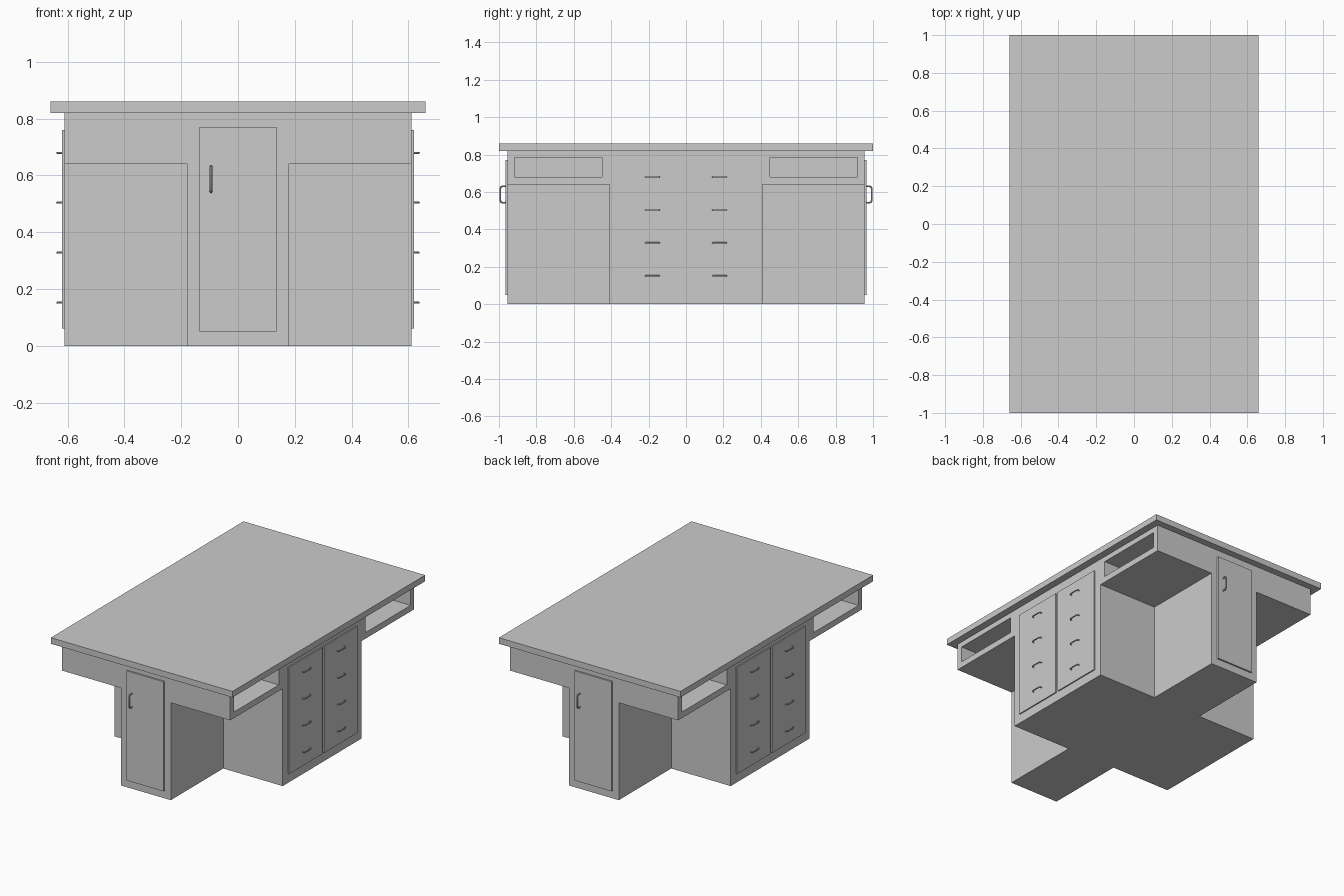
import bpy
import bmesh
from math import pi
from mathutils import Matrix, Vector

if "Cube" in bpy.data.objects:
    bpy.data.objects.remove(bpy.data.objects["Cube"])

# One plain grey for the whole island
grey = bpy.data.materials.new("plain_grey")
grey.use_nodes = True
grey.diffuse_color = (0.6, 0.6, 0.6, 1)
grey.node_tree.nodes["Principled BSDF"].inputs["Base Color"].default_value = grey.diffuse_color

W, D = 0.612, 0.955        # cabinet half width and half depth
ARM_X, ARM_Y = 0.18, 0.41  # half sizes of the arms of the cross-shaped base
SIGNS = (-1, 1)


def boxes(name, bounds):
    """One object made of boxes, each given as two opposite corners."""
    bm = bmesh.new()
    for a, b in bounds:
        a, b = Vector(a), Vector(b)
        size = [abs(v) for v in b - a]
        bmesh.ops.create_cube(bm, size=1, matrix=Matrix.Translation((a + b) / 2) @ Matrix.Diagonal((*size, 1)))
    mesh = bpy.data.meshes.new(name)
    bm.to_mesh(mesh)
    bm.free()
    mesh.materials.append(grey)
    ob = bpy.data.objects.new(name, mesh)
    bpy.context.collection.objects.link(ob)
    return ob


def handle(name, length, reach, corner, radius, matrix):
    """Bent bar along local z, standing out along local -y."""
    h = length / 2
    path = [(-h, 0.004), (-h, -reach + corner), (-h + corner * 0.3, -reach + corner * 0.3), (-h + corner, -reach)]
    path += [(-z, y) for z, y in reversed(path)]
    curve = bpy.data.curves.new(name, "CURVE")
    curve.dimensions = "3D"
    curve.bevel_depth = radius
    curve.bevel_resolution = 2
    curve.use_fill_caps = True
    spline = curve.splines.new("POLY")
    spline.points.add(len(path) - 1)
    for p, (z, y) in zip(spline.points, path):
        p.co = (0, y, z, 1)
    curve.materials.append(grey)
    ob = bpy.data.objects.new(name, curve)
    bpy.context.collection.objects.link(ob)
    ob.matrix_world = matrix
    bpy.ops.object.select_all(action="DESELECT")
    ob.select_set(True)
    bpy.context.view_layer.objects.active = ob
    bpy.ops.object.convert(target="MESH")
    bpy.ops.object.shade_smooth_by_angle()


# Cabinet: full block, with knee spaces and open shelves cut from its corners
cabinet = boxes("cabinet", [((-W, -D, 0), (W, D, 0.82))])
cuts = []
for sx in SIGNS:
    for sy in SIGNS:
        cuts.append(((sx * ARM_X, sy * ARM_Y, -0.1), (sx, sy * 1.2, 0.64)))
        cuts.append(((sx * 0.15, sy * 0.45, 0.68), (sx, sy * 0.917, 0.785)))
cutter = boxes("corner_cutter", cuts)
cutter.hide_render = True
cut = cabinet.modifiers.new("corner_cuts", "BOOLEAN")
cut.operation = "DIFFERENCE"
cut.solver = "EXACT"
cut.object = cutter
bpy.context.view_layer.objects.active = cabinet
bpy.ops.object.modifier_apply(modifier=cut.name)
bpy.data.objects.remove(cutter)

# Countertop
boxes("countertop", [((-0.66, -1, 0.82), (0.66, 1, 0.86))])

# End doors and their upright handles
for s, end in zip(SIGNS, ("front", "back")):
    boxes(end + "_door", [((-0.135, s * D, 0.05), (0.135, s * (D + 0.011), 0.77))])
    turn = Matrix.Rotation(0 if s < 0 else pi, 4, "Z")
    handle(end + "_door_handle", 0.088, 0.027, 0.012, 0.005,
           turn @ Matrix.Translation((-0.095, -D - 0.011, 0.587)))

# Drawer fronts on both sides, four pulls on each
for sx, side in zip(SIGNS, ("right", "left")):
    for sy, end in zip(SIGNS, ("front", "back")):
        name = side + "_" + end + "_drawer"
        boxes(name + "_panel", [((sx * W, sy * 0.01, 0.06), (sx * (W + 0.008), sy * 0.357, 0.76))])
        for i in range(4):
            place = Matrix.Translation((sx * (W + 0.008), sy * 0.18, 0.152 + 0.176 * i))
            turn = Matrix.Rotation(sx * pi / 2, 4, "Z") @ Matrix.Rotation(pi / 2, 4, "Y")
            handle(f"{name}_pull_{i + 1}", 0.074, 0.017, 0.012, 0.0035, place @ turn)
